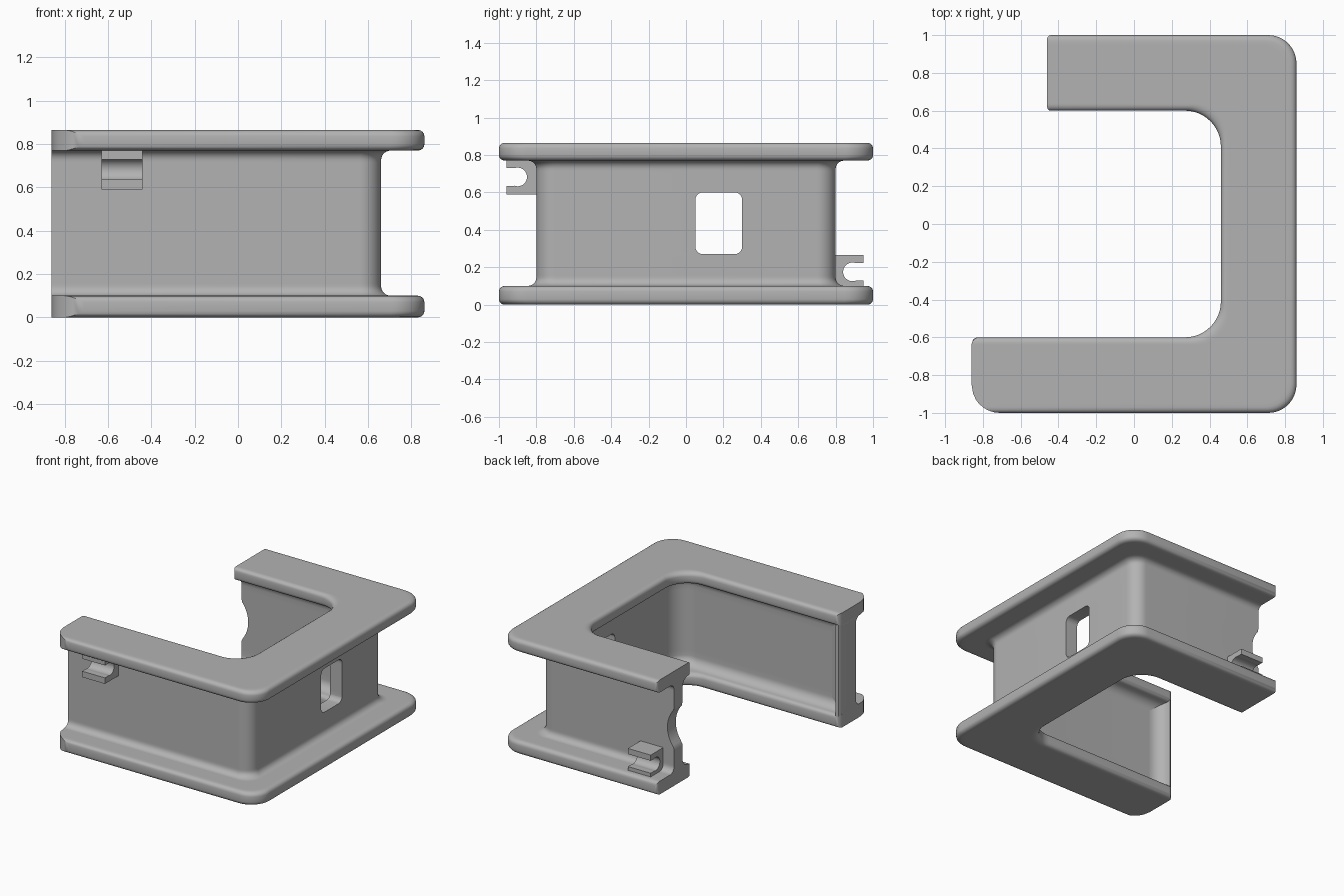
import bpy, bmesh, math

if "Cube" in bpy.data.objects:
    bpy.data.objects.remove(bpy.data.objects["Cube"])

grey = bpy.data.materials.new("light grey")
grey.diffuse_color = (0.45, 0.45, 0.45, 1)
grey.use_nodes = True
grey.node_tree.nodes["Principled BSDF"].inputs["Base Color"].default_value = grey.diffuse_color


def finish(name, bm, angle=35):
    bmesh.ops.recalc_face_normals(bm, faces=bm.faces)
    me = bpy.data.meshes.new(name)
    bm.to_mesh(me)
    bm.free()
    ob = bpy.data.objects.new(name, me)
    bpy.context.collection.objects.link(ob)
    me.materials.append(grey)
    smooth(ob, angle)
    return ob


def smooth(ob, angle=35):
    bpy.ops.object.select_all(action='DESELECT')
    ob.select_set(True)
    bpy.context.view_layer.objects.active = ob
    bpy.ops.object.shade_smooth_by_angle(angle=math.radians(angle))


def corner_radius(d):
    # plan radius of the frame corners at depth d from the outer edge
    table = [(0, .15), (.2, .1), (.3, .15), (.4, .19)]
    for (a, ra), (b, rb) in zip(table, table[1:]):
        if d <= b + 1e-6:
            return ra + (rb - ra) * (d - a) / (b - a)
    return .19


def rounding(t, r):
    # how far an end pulls back at distance t from a corner of radius r
    return r - math.sqrt(max(0, r * r - (r - t) ** 2)) if t < r else 0


def notch(z):
    # shallow round scallop in the end of the back arm
    h = .218 ** 2 - (z - .43) ** 2
    return max(0, math.sqrt(h) - .163) if h > 0 else 0


def path(d, z, scallop):
    # C-shaped plan line at depth d, from the front arm end to the back one
    r = corner_radius(d)
    x, y = .86 - d, 1 - d
    x0 = -.86 + max(rounding(d, .15), rounding(.4 - d, .04))
    x1 = -.46 + max(rounding(d, .02), rounding(.4 - d, .02))
    if scallop:
        x1 += notch(z)
    pts = [(x0, -y, z)]
    for cy, start in ((-y + r, -90), (y - r, 0)):
        for i in range(13):
            a = math.radians(start + 90 * i / 12)
            pts.append((x - r + r * math.cos(a), cy + r * math.sin(a), z))
    return pts + [(x1, y, z)]


def sweep(name, pairs, scallop=False, angle=35):
    # the section is a ladder of point pairs (depth, height)
    bm = bmesh.new()
    sides = [[[bm.verts.new(c) for c in path(d, z, scallop)] for d, z in side]
             for side in zip(*pairs)]
    ring = sides[0] + sides[1][::-1]
    for a, b in zip(ring, ring[1:] + ring[:1]):
        for i in range(len(a) - 1):
            bm.faces.new((a[i], a[i + 1], b[i + 1], b[i]))
    for k in (0, -1):
        for i in range(len(pairs) - 1):
            bm.faces.new((sides[0][i][k], sides[0][i + 1][k],
                          sides[1][i + 1][k], sides[1][i][k]))
    return finish(name, bm, angle)


def prism(name, outline, place, lo, hi):
    # extrude a 2D outline; place maps (u, v, w) to world coordinates
    bm = bmesh.new()
    a, b = [[bm.verts.new(place(u, v, w)) for u, v in outline] for w in (lo, hi)]
    n = len(a)
    for i in range(n):
        bm.faces.new((a[i], a[(i + 1) % n], b[(i + 1) % n], b[i]))
    bm.faces.new(a)
    bm.faces.new(b)
    return finish(name, bm)


# flanges with rounded rims
def flange(name, z0, z1, r=.03):
    rim = [r * (1 - math.cos(math.radians(a))) for a in (0, 22.5, 45, 67.5, 90)]
    ds = rim + [.05, .07, .1, .15, .25, .36] + [.4 - t for t in rim[::-1]]
    pairs = []
    for d in ds:
        e = rounding(min(d, .4 - d), r) * .97
        pairs.append(((d, z0 + e), (d, z1 - e)))
    sweep(name, pairs)


flange("bottom_flange", 0, .1)
flange("top_flange", .77, .865)

# web with fillets running into both flanges
RO, RI = .045, .07
half = [(.08, .2 - RO, .3 + RI)]
for i in range(9):
    z = .1 + RI * (1 - math.cos(math.radians(90 * i / 8)))
    half.append((z, .2 - rounding(z - .1, RO), .3 + rounding(z - .1, RI)))
rows = half + [(.21 + .45 * i / 20, .2, .3) for i in range(21)]
rows += [(.87 - z, a, b) for z, a, b in half[::-1]]
web = sweep("web", [((a, z), (b, z)) for z, a, b in rows], True)

# rounded window through the side web
win = []
for cy, cz, s in ((.26, .56, 0), (.09, .56, 90), (.09, .31, 180), (.26, .31, 270)):
    for i in range(7):
        a = math.radians(s + 15 * i)
        win.append((cy + .04 * math.cos(a), cz + .04 * math.sin(a)))
cutter = prism("window_cutter", win, lambda u, v, w: (w, u, v), .48, .75)
cutter.hide_render = True
mod = web.modifiers.new("window", 'BOOLEAN')
mod.operation, mod.object, mod.solver = 'DIFFERENCE', cutter, 'EXACT'
bpy.context.view_layer.objects.active = web
bpy.ops.object.modifier_apply(modifier=mod.name)
bpy.data.objects.remove(cutter)
smooth(web)

# rib closing the inside pocket at the front arm end
rib = [(-.74, -.75), (-.86, -.75), (-.86, -.64), (-.855, -.62), (-.848, -.607), (-.835, -.602)]
rib += [(-.73 - .1 * math.cos(math.radians(a)), -.6 - .1 * math.sin(math.radians(a)))
        for a in range(0, 91, 10)]
prism("end_rib", rib, lambda u, v, w: (u, v, w), .09, .78)


# cable clips with a round-bottomed slot
def clip(name, x0, x1, side, reach, cy, z0, z1):
    cz = (z0 + z1) / 2
    out = [(.79, z0), (reach, z0), (reach, cz - .047), (cy + .02, cz - .047)]
    out += [(cy - .05 * math.cos(math.radians(a)), cz + .05 * math.sin(math.radians(a)))
            for a in range(-110, 111, 11)]
    out += [(cy + .02, cz + .047), (reach, cz + .047), (reach, z1), (.79, z1)]
    prism(name, out, lambda u, v, w: (w, side * u, v), x0, x1)


clip("front_clip", -.63, -.44, -1, .96, .90, .59, .775)
clip("back_clip", -.37, -.18, 1, .95, .89, .085, .265)
